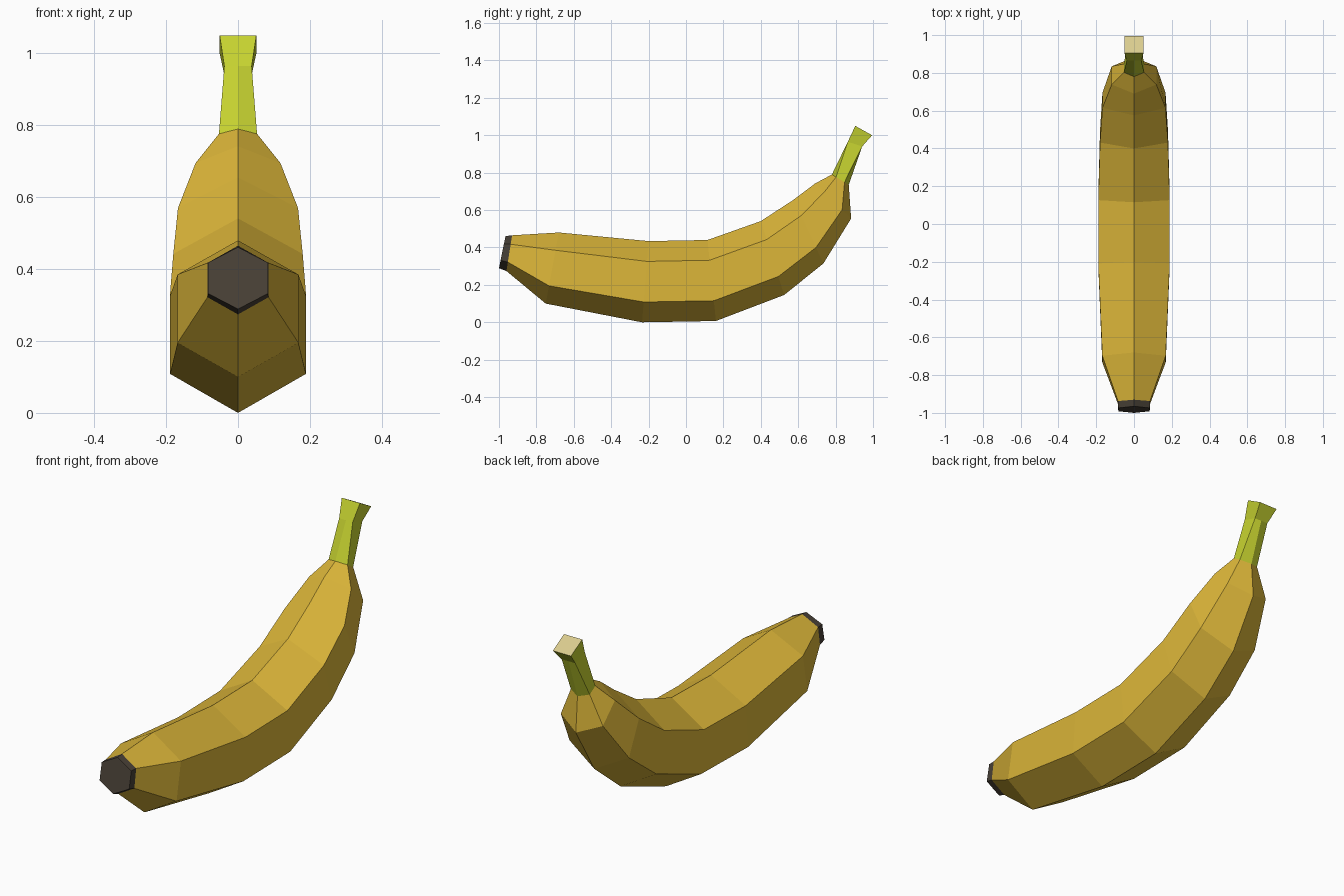
import bpy, bmesh

if "Cube" in bpy.data.objects:
    bpy.data.objects.remove(bpy.data.objects["Cube"])


def srgb(r, g, b):
    return tuple(((c / 255 + 0.055) / 1.055) ** 2.4 for c in (r, g, b)) + (1.0,)


def material(name, rgb):
    m = bpy.data.materials.new(name)
    m.diffuse_color = srgb(*rgb)
    m.use_nodes = True
    m.node_tree.nodes["Principled BSDF"].inputs["Base Color"].default_value = m.diffuse_color
    return m


yellow = material("ripe yellow", (220, 182, 57))
green = material("stem green", (198, 210, 48))
dark = material("dark brown tip", (72, 64, 54))
cream = material("cut stem cream", (218, 204, 142))


def ring(bm, top_y, top_z, bot_y, bot_z, half_w, side=0.25):
    """Six-sided section: ridge on top and bottom, side corners between."""
    out = []
    for x, t in ((0, 0), (1, side), (1, 1 - side), (0, 1), (-1, 1 - side), (-1, side)):
        out.append(bm.verts.new((x * half_w, top_y + (bot_y - top_y) * t,
                                 top_z + (bot_z - top_z) * t)))
    return out


def loft(name, sections, mats, cap_start=False, cap_end=False):
    bm = bmesh.new()
    rings = [ring(bm, *s) for s in sections]
    for a, b in zip(rings, rings[1:]):
        for i in range(6):
            j = (i + 1) % 6
            bm.faces.new((a[i], b[i], b[j], a[j]))
    if cap_start:
        bm.faces.new(rings[0])
    if cap_end:
        f = bm.faces.new(rings[-1][::-1])
        f.material_index = len(mats) - 1
    bmesh.ops.recalc_face_normals(bm, faces=bm.faces)
    # open tubes can be flipped: make the topmost ridge face point up
    bm.normal_update()
    if sum(f.normal.x * f.calc_center_median().x for f in bm.faces) < 0:
        bmesh.ops.reverse_faces(bm, faces=bm.faces)
    me = bpy.data.meshes.new(name)
    bm.to_mesh(me)
    bm.free()
    for m in mats:
        me.materials.append(m)
    ob = bpy.data.objects.new(name, me)
    bpy.context.collection.objects.link(ob)
    return ob


# sections: top y, top z, bottom y, bottom z, half width
tip_ring = (-0.93, 0.465, -0.96, 0.274, 0.085)
neck_ring = (0.78, 0.79, 0.87, 0.735, 0.053)

# dark blossom end
loft("blossom_tip", [(-0.965, 0.461, -1.0, 0.289, 0.083), tip_ring], [dark], cap_start=True)

# curved fruit
loft("fruit_body", [
    tip_ring,
    (-0.68, 0.48, -0.75, 0.10, 0.168),
    (-0.20, 0.434, -0.235, 0.0, 0.189),
    (0.115, 0.44, 0.16, 0.007, 0.189),
    (0.40, 0.541, 0.525, 0.146, 0.18),
    (0.575, 0.655, 0.735, 0.315, 0.167),
    (0.69, 0.742, 0.883, 0.555, 0.118),
    neck_ring,
], [yellow])

# stem, blending from six sides to a flared square end
loft("stem", [
    neck_ring,
    (0.865, 0.965, 0.942, 0.94, 0.038, 0.0),
    (0.905, 1.05, 0.995, 1.0, 0.051, 0.0),
], [green, cream], cap_end=True)
